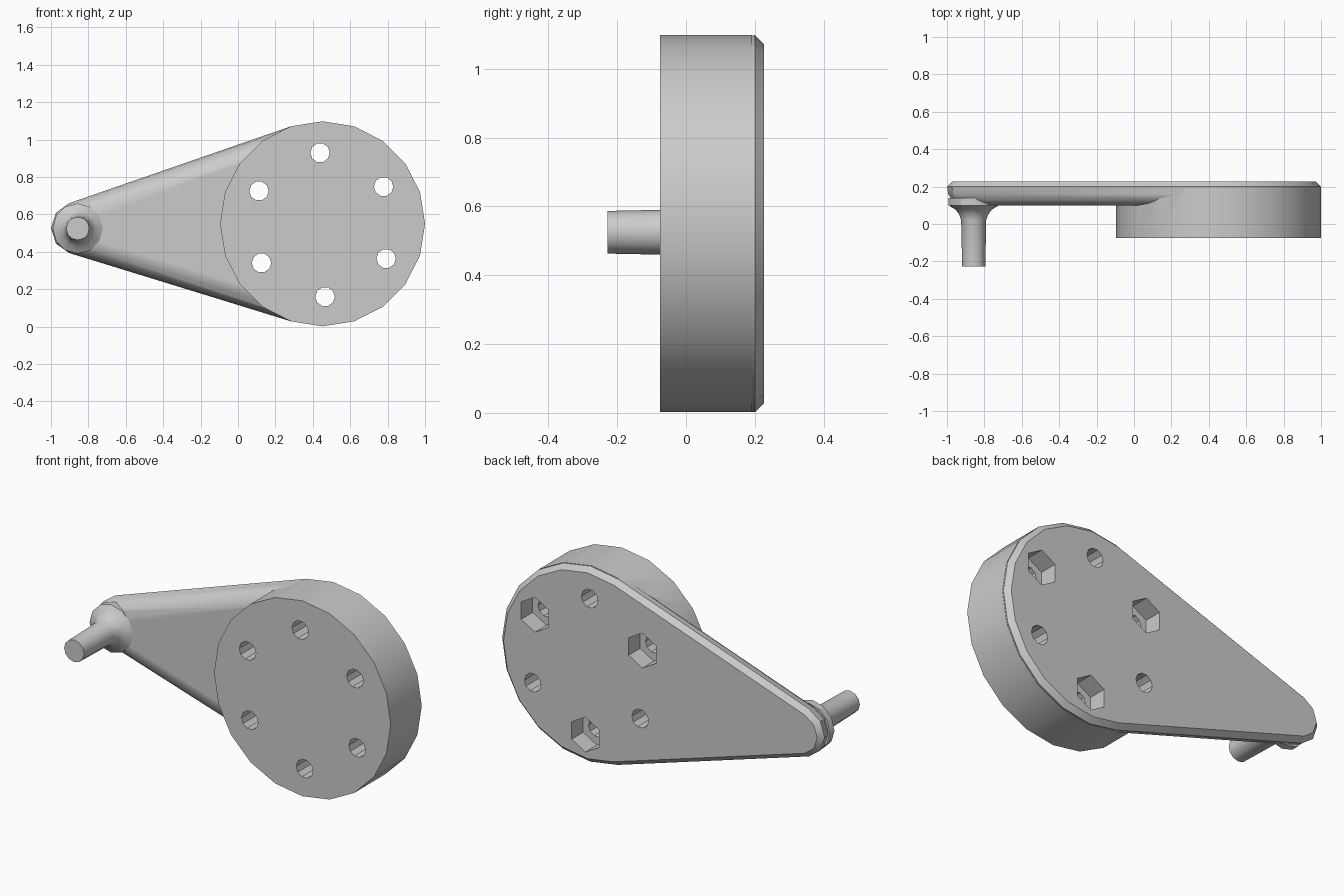
import bpy, bmesh, math

cube = bpy.data.objects.get("Cube")
if cube:
    bpy.data.objects.remove(cube, do_unlink=True)

grey = bpy.data.materials.new("grey metal")
grey.use_nodes = True
grey.diffuse_color = (0.6, 0.6, 0.6, 1)
grey.node_tree.nodes["Principled BSDF"].inputs["Base Color"].default_value = (0.6, 0.6, 0.6, 1)

HUB = (0.452, 0.55)
HUB_R = 0.548
TIP = (-0.86, 0.527)
TIP_R = 0.14


def ring(center, radius, y, sides, start=0.0):
    """Polygon in the x-z plane at depth y."""
    return [(center[0] + radius * math.cos(start + math.tau * i / sides), y,
             center[1] + radius * math.sin(start + math.tau * i / sides))
            for i in range(sides)]


def loft(bm, center, profile, sides, start=0.0):
    """Closed turned solid from (depth, radius) pairs."""
    rings = [[bm.verts.new(p) for p in ring(center, r, y, sides, start)]
             for y, r in profile]
    for a, b in zip(rings, rings[1:]):
        for i in range(sides):
            j = (i + 1) % sides
            bm.faces.new((a[i], a[j], b[j], b[i]))
    bm.faces.new(rings[0])
    bm.faces.new(rings[-1])


def finish(bm, name):
    bmesh.ops.recalc_face_normals(bm, faces=bm.faces)
    mesh = bpy.data.meshes.new(name)
    bm.to_mesh(mesh)
    bm.free()
    mesh.materials.append(grey)
    obj = bpy.data.objects.new(name, mesh)
    bpy.context.collection.objects.link(obj)
    return obj


def combine(target, other, operation):
    mod = target.modifiers.new(operation, "BOOLEAN")
    mod.operation = operation
    mod.solver = "EXACT"
    mod.object = other
    other.hide_render = True
    bpy.context.view_layer.objects.active = target
    bpy.ops.object.modifier_apply(modifier=mod.name)
    bpy.data.objects.remove(other, do_unlink=True)


# Tapered arm: convex hull of hub and tip outlines, rounded front, bevelled back
bm = bmesh.new()
for y, inset in [(0.227, 0.027), (0.2, 0), (0.16, 0.007), (0.13, 0.027),
                 (0.11, 0.055), (0.1, 0.09)]:
    for p in (ring(HUB, HUB_R - inset, y, 20)
              + ring(TIP, TIP_R - inset, y, 10, math.pi)):
        bm.verts.new(p)
hull = bmesh.ops.convex_hull(bm, input=bm.verts)
unused = {g for g in hull["geom_interior"] + hull["geom_unused"]
          if isinstance(g, bmesh.types.BMVert)}
bmesh.ops.delete(bm, geom=list(unused), context="VERTS")
bmesh.ops.dissolve_limit(bm, angle_limit=math.radians(0.5), verts=bm.verts, edges=bm.edges)
arm = finish(bm, "crank_arm")

# Thick round hub
bm = bmesh.new()
loft(bm, HUB, [(-0.075, HUB_R), (0.192, HUB_R)], 20)
combine(arm, finish(bm, "hub_disc"), "UNION")

# Peg with flared base
bm = bmesh.new()
loft(bm, (-0.857, 0.525), [(-0.228, 0.062), (0.02, 0.067), (0.05, 0.077), (0.075, 0.095),
                           (0.1, 0.134), (0.14, 0.134)], 12)
combine(arm, finish(bm, "handle_peg"), "UNION")

# Six bolt holes, alternate ones with hexagonal nut pockets in the back
bolts, pockets = bmesh.new(), bmesh.new()
for i in range(6):
    a = math.radians(32 + 60 * i)
    c = (HUB[0] + 0.385 * math.cos(a), HUB[1] - 0.005 + 0.385 * math.sin(a))
    loft(bolts, c, [(-0.3, 0.052), (0.4, 0.052)], 10)
    if i % 2 == 0:
        loft(pockets, c, [(0.125, 0.098), (0.4, 0.098)], 6, math.pi / 2)
combine(arm, finish(bolts, "bolt_hole_cutter"), "DIFFERENCE")
combine(arm, finish(pockets, "nut_pocket_cutter"), "DIFFERENCE")

# Smooth the curved walls, keep the edges crisp
bpy.ops.object.select_all(action="DESELECT")
arm.select_set(True)
bpy.context.view_layer.objects.active = arm
bpy.ops.object.shade_smooth_by_angle(angle=math.radians(30))
